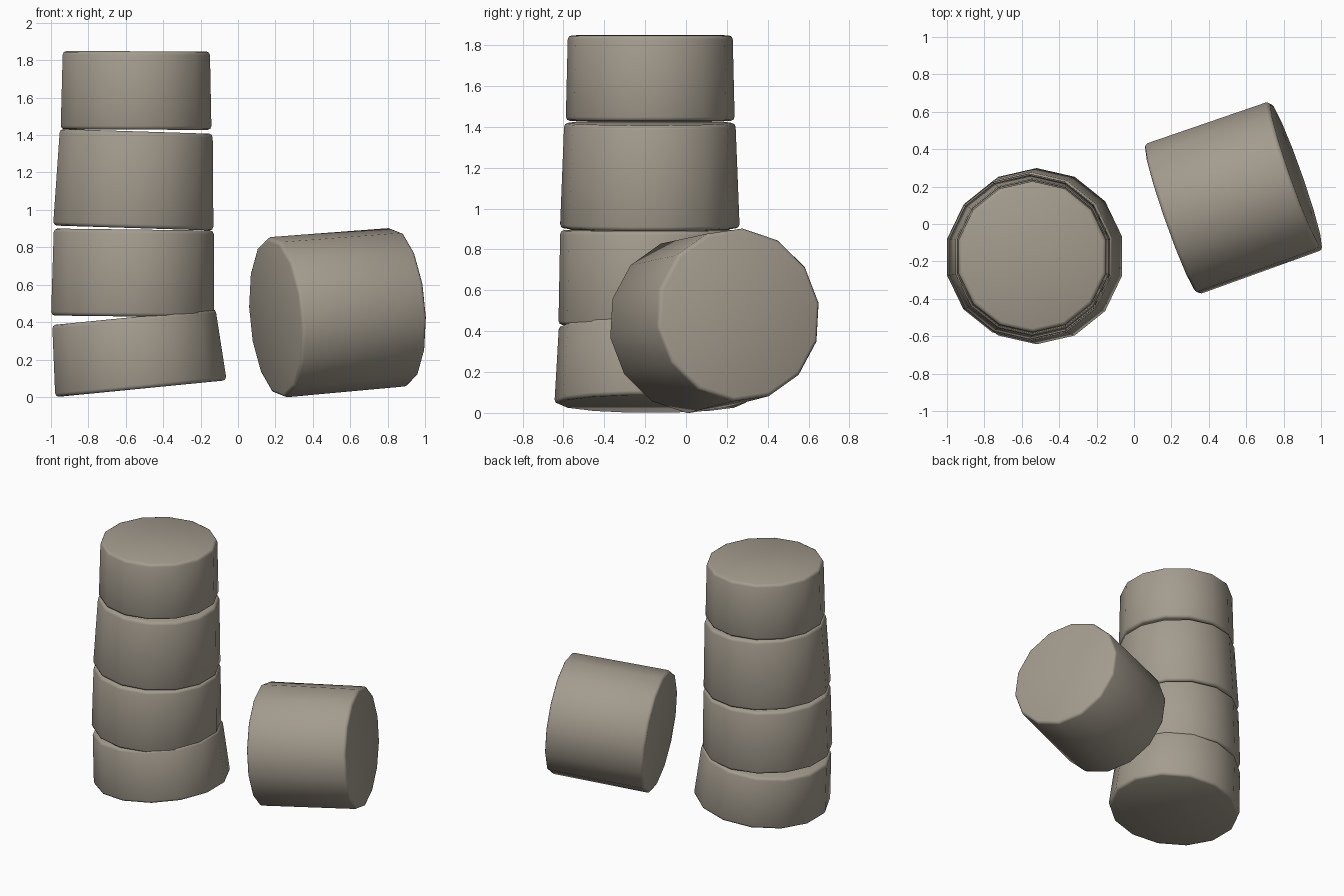
import bpy, bmesh
from math import sin, cos, pi, radians
from mathutils import Euler

if "Cube" in bpy.data.objects:
    bpy.data.objects.remove(bpy.data.objects["Cube"])

SIDES = 14
stone = bpy.data.materials.new("stone")
stone.diffuse_color = (0.37, 0.33, 0.27, 1)
stone.use_nodes = True
stone.node_tree.nodes["Principled BSDF"].inputs["Base Color"].default_value = stone.diffuse_color


def drum(name, base, r0, r1, length, tilt, yaw=0, phase=90, b=0.02):
    """Tapered stone drum with rounded rims, built upward from its base centre."""
    profile = [(r0 - b, 0), (r0 - 0.3 * b, 0.3 * b), (r0, b),
               (r1, length - b), (r1 - 0.3 * b, length - 0.3 * b), (r1 - b, length)]
    bm = bmesh.new()
    rings = []
    for r, z in profile:
        ring = []
        for i in range(SIDES):
            a = radians(phase) + 2 * pi * i / SIDES
            ring.append(bm.verts.new((r * cos(a), r * sin(a), z)))
        rings.append(ring)
    for lo, hi in zip(rings, rings[1:]):
        for i in range(SIDES):
            j = (i + 1) % SIDES
            bm.faces.new((lo[i], lo[j], hi[j], hi[i]))
    bm.faces.new(rings[0][::-1])
    bm.faces.new(rings[-1])
    for f in bm.faces:
        f.smooth = True
    me = bpy.data.meshes.new(name)
    bm.to_mesh(me)
    bm.free()
    me.materials.append(stone)
    ob = bpy.data.objects.new(name, me)
    bpy.context.collection.objects.link(ob)
    ob.location = base
    ob.rotation_euler = Euler((0, radians(tilt), radians(yaw)))
    bpy.ops.object.select_all(action='DESELECT')
    ob.select_set(True)
    bpy.context.view_layer.objects.active = ob
    bpy.ops.object.shade_smooth_by_angle(angle=radians(50))
    return ob


# standing column: four slightly tilted drums
drum("column_drum_bottom", (-0.519, -0.172, 0.044), 0.471, 0.451, 0.385, -5.6)
drum("column_drum_lower", (-0.563, -0.177, 0.430), 0.447, 0.439, 0.465, 0.7)
drum("column_drum_upper", (-0.560, -0.177, 0.903), 0.439, 0.420, 0.517, 1.8)
drum("column_drum_top", (-0.545, -0.175, 1.429), 0.413, 0.404, 0.419, 0.2)

# fallen drum lying beside the column
drum("fallen_drum", (0.199, 0.024, 0.425), 0.431, 0.426, 0.71, 90 - 4.5, 19.4, 175)
